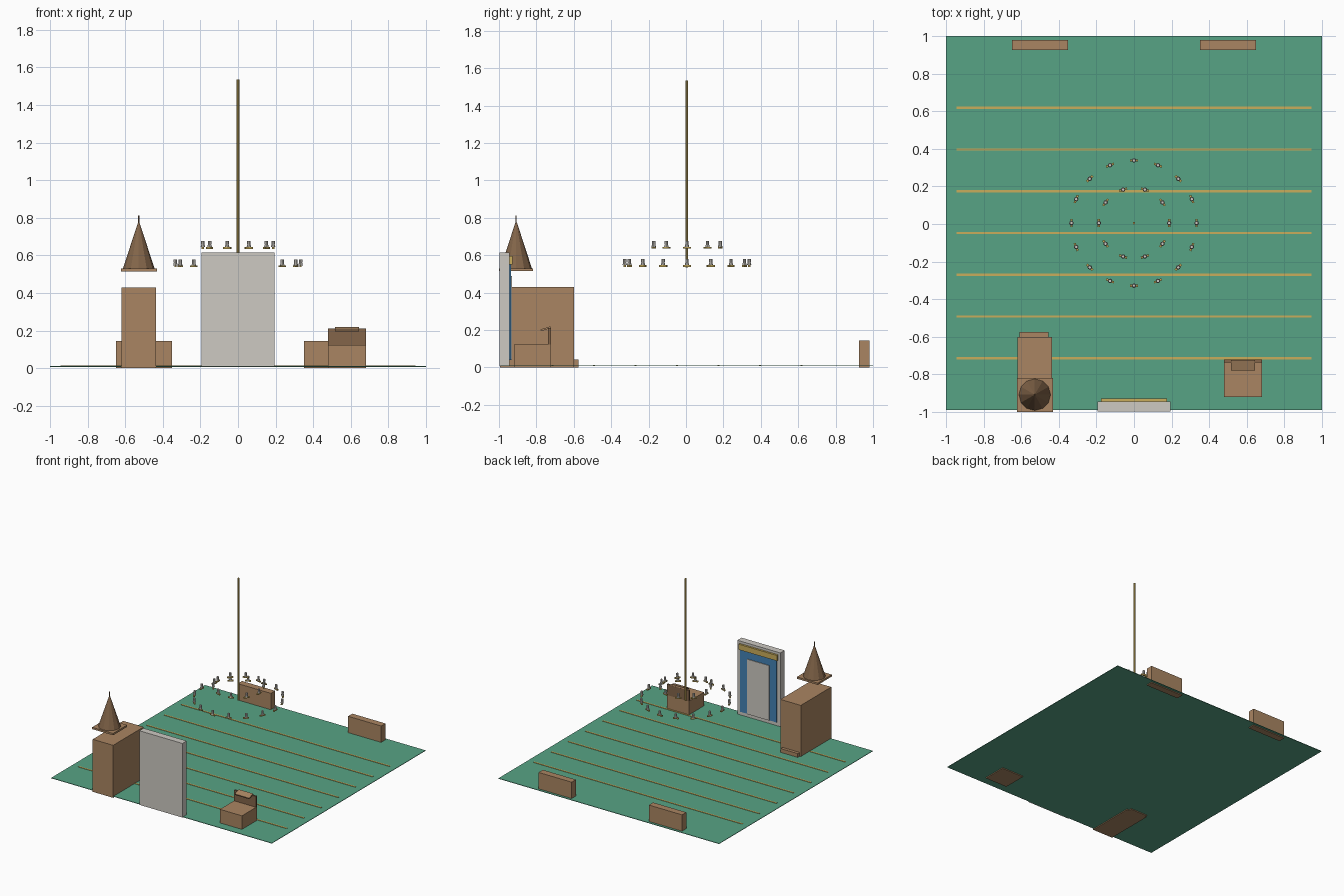
import bpy
from math import pi, cos, sin

cube = bpy.data.objects.get("Cube")
if cube:
    bpy.data.objects.remove(cube)


def material(name, rgb):
    lin = [(c / 255) ** 2.2 for c in rgb] + [1]
    m = bpy.data.materials.new(name)
    m.use_nodes = True
    m.diffuse_color = lin
    m.node_tree.nodes["Principled BSDF"].inputs["Base Color"].default_value = lin
    return m


GREEN = material("green carpet", (88, 162, 132))
GOLD = material("gold", (200, 172, 92))
WOOD = material("brown wood", (168, 132, 98))
DARK = material("dark wood", (130, 101, 75))
STONE = material("pale stone", (204, 200, 193))
BLUE = material("blue panel", (70, 130, 180))


def box(name, mat, x, y, z, tilt=0):
    """Box from (low, high) pairs on each axis."""
    bpy.ops.mesh.primitive_cube_add(
        size=1, location=[sum(p) / 2 for p in (x, y, z)], rotation=(tilt, 0, 0))
    o = bpy.context.object
    o.scale = [p[1] - p[0] for p in (x, y, z)]
    o.name = name
    o.data.materials.append(mat)
    return o


def cone(name, mat, at, r1, r2, z0, z1, sides=12):
    bpy.ops.mesh.primitive_cone_add(
        vertices=sides, radius1=r1, radius2=r2, depth=z1 - z0,
        location=(at[0], at[1], (z0 + z1) / 2))
    o = bpy.context.object
    o.name = name
    o.data.materials.append(mat)
    return o


# Floor and its stripes
box("floor", GREEN, (-1, 1), (-0.99, 1), (0.007, 0.011))
for i in range(7):
    y = 0.618 - i * 0.222
    box("floor_stripe", GOLD, (-0.945, 0.945), (y - 0.006, y + 0.006), (0.01, 0.014))

# Two benches at the back wall
for side in (-1, 1):
    c = side * 0.5
    box("bench", WOOD, (c - 0.15, c + 0.15), (0.925, 0.98), (0, 0.145))

# Tall pulpit with step and floating canopy
box("pulpit", WOOD, (-0.62, -0.435), (-0.995, -0.6), (0, 0.43))
box("pulpit_step", WOOD, (-0.61, -0.455), (-0.6, -0.575), (0, 0.042))
box("canopy_plate", WOOD, (-0.622, -0.432), (-1, -0.818), (0.515, 0.53))
spire = (-0.528, -0.908)
cone("canopy_spire", DARK, spire, 0.084, 0.004, 0.53, 0.775)
cone("spire_finial", DARK, spire, 0.003, 0.003, 0.77, 0.812, 8)

# Reading desk
box("desk_base", WOOD, (0.48, 0.68), (-0.92, -0.725), (0, 0.122))
box("desk_back", DARK, (0.48, 0.68), (-0.737, -0.722), (0.122, 0.21))
box("desk_shelf", WOOD, (0.515, 0.645), (-0.778, -0.722), (0.202, 0.212), 0.3)

# Shrine slab with panel, door and lintel on its inner side
box("shrine_slab", STONE, (-0.195, 0.195), (-0.998, -0.943), (0.008, 0.615))
box("shrine_panel", BLUE, (-0.165, 0.165), (-0.945, -0.936), (0.04, 0.565))
box("shrine_door", STONE, (-0.1, 0.1), (-0.94, -0.931), (0.04, 0.49))
box("shrine_lintel", GOLD, (-0.175, 0.175), (-0.945, -0.927), (0.55, 0.595))

# Chandelier: hanging pole and two rings of lamps
CY = 0.005
cone("chandelier_pole", GOLD, (0, CY), 0.007, 0.007, 0.535, 1.535, 8)


def lamp_ring(count, radius, z):
    for i in range(count):
        a = 2 * pi * i / count
        at = (radius * cos(a), CY + radius * sin(a))
        base = box("lamp_base", GOLD, (at[0] - 0.006, at[0] + 0.006),
                   (at[1] - 0.022, at[1] + 0.022), (z, z + 0.01))
        base.rotation_euler.z = a
        cone("lamp_cup", STONE, at, 0.012, 0.008, z + 0.01, z + 0.026, 8)
        cone("lamp_candle", STONE, at, 0.009, 0.009, z + 0.026, z + 0.042, 8)


lamp_ring(16, 0.333, 0.537)
lamp_ring(10, 0.187, 0.635)
